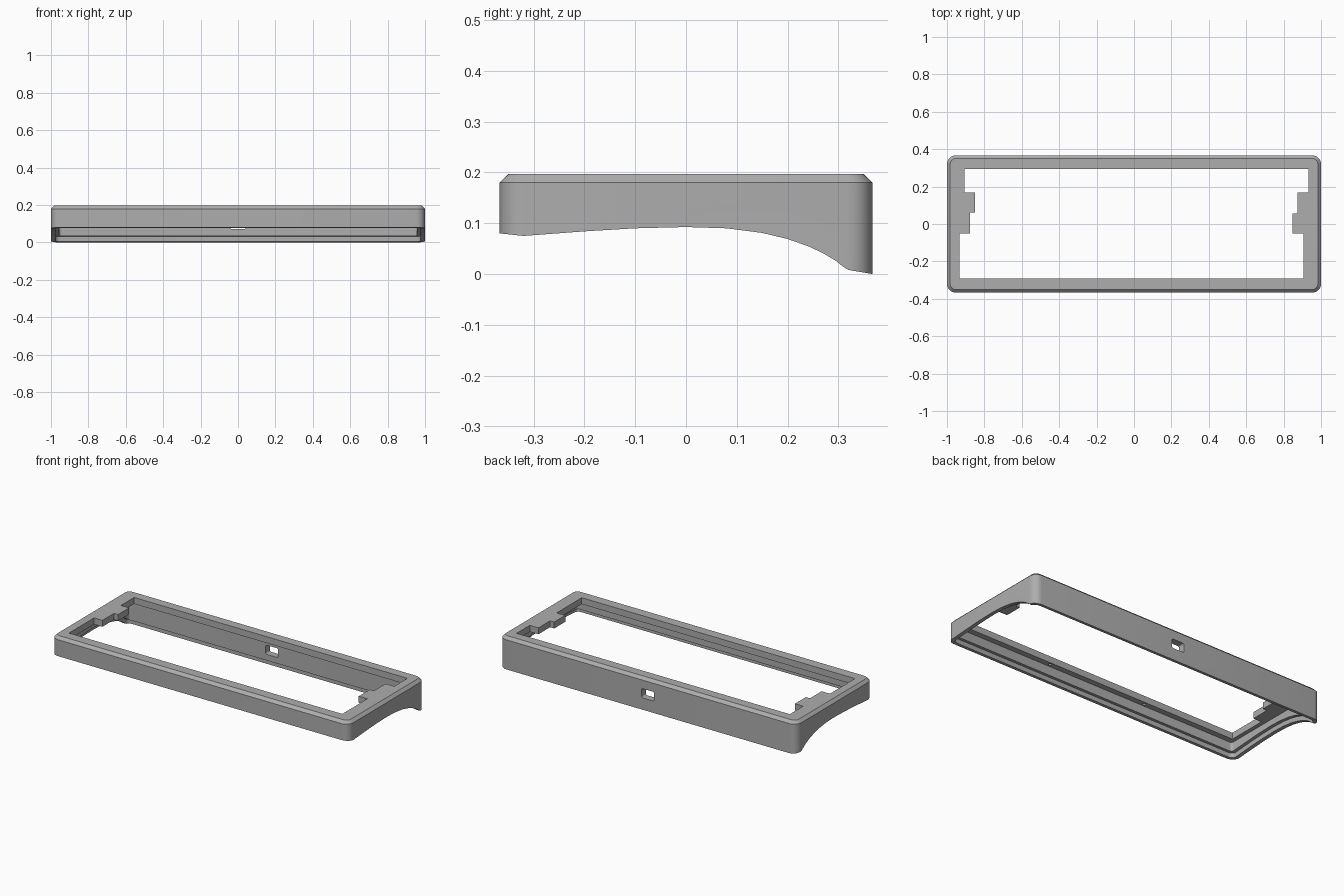
import bpy, bmesh, math

cube = bpy.data.objects.get("Cube")
if cube:
    bpy.data.objects.remove(cube, do_unlink=True)

grey = bpy.data.materials.new("case grey")
grey.use_nodes = True
colour = (0.42, 0.42, 0.42, 1)
grey.diffuse_color = colour
grey.node_tree.nodes["Principled BSDF"].inputs["Base Color"].default_value = colour


def loft(name, rings):
    """Closed solid through matching rings of points."""
    bm = bmesh.new()
    loops = [[bm.verts.new(p) for p in ring] for ring in rings]
    n = len(loops[0])
    for a, b in zip(loops, loops[1:]):
        for i in range(n):
            j = (i + 1) % n
            bm.faces.new((a[i], a[j], b[j], b[i]))
    bm.faces.new(loops[0])
    bm.faces.new(loops[-1])
    bmesh.ops.recalc_face_normals(bm, faces=bm.faces)
    mesh = bpy.data.meshes.new(name)
    bm.to_mesh(mesh)
    bm.free()
    mesh.materials.append(grey)
    obj = bpy.data.objects.new(name, mesh)
    bpy.context.collection.objects.link(obj)
    return obj


def rounded(hx, hy, r, steps=6):
    """Outline of a rounded rectangle."""
    pts = []
    for q, (sx, sy) in enumerate([(1, 1), (-1, 1), (-1, -1), (1, -1)]):
        for s in range(steps + 1):
            a = (q + s / steps) * math.pi / 2
            pts.append((sx * (hx - r) + r * math.cos(a), sy * (hy - r) + r * math.sin(a)))
    return pts


def slab(name, outline, z0, z1):
    return loft(name, [[(x, y, z) for x, y in outline] for z in (z0, z1)])


def side_prism(name, profile, hx):
    return loft(name, [[(x, y, z) for y, z in profile] for x in (-hx, hx)])


def combine(obj, tool, operation):
    """Apply a boolean and discard the tool."""
    mod = obj.modifiers.new("cut", 'BOOLEAN')
    mod.object, mod.operation, mod.solver = tool, operation, 'EXACT'
    bpy.context.view_layer.objects.active = obj
    bpy.ops.object.modifier_apply(modifier=mod.name)
    bpy.data.objects.remove(tool, do_unlink=True)


# Curved underside, from front edge to rear foot
arch = [(-0.32, 0.075), (-0.2, 0.084), (-0.1, 0.09), (0, 0.0925), (0.08, 0.09), (0.15, 0.081),
        (0.2, 0.069), (0.24, 0.055), (0.27, 0.041), (0.295, 0.026), (0.31, 0.014), (0.32, 0.008)]
underside = [(-0.367, 0.08)] + arch + [(0.367, 0.0)]

# Outer shell with bevelled top edge
shell = [(1.0, 0.367, 0.047, -0.1), (1.0, 0.367, 0.047, 0.18), (0.983, 0.35, 0.03, 0.197)]
case = loft("case_frame", [[(x, y, z) for x, y in rounded(hx, hy, r)] for hx, hy, r, z in shell])
below = [(-0.5, 0.0815)] + underside + [(0.5, -0.003), (0.5, -0.5), (-0.5, -0.5)]
combine(case, side_prism("underside_cutter", below, 1.2), 'DIFFERENCE')

# Hollow interior under the top lip
combine(case, slab("cavity_cutter", rounded(0.957, 0.325, 0.015), -0.3, 0.158), 'DIFFERENCE')

# Step around the lower rim that follows the underside
raised = [(y, z + 0.028) for y, z in below]
raised[-2:] = [(0.5, -0.5), (-0.5, -0.5)]
step = side_prism("rim_step_cutter", raised, 1.2)
combine(step, slab("rim_outline", rounded(0.977, 0.345, 0.026), -0.4, 0.4), 'INTERSECT')
combine(case, step, 'DIFFERENCE')

# Top opening: one end outline, turned half a circle for the other end
left_end = [(-0.905, 0.295), (-0.905, 0.168), (-0.85, 0.168), (-0.85, 0.062),
            (-0.877, 0.062), (-0.877, -0.05), (-0.933, -0.05), (-0.933, -0.291)]
right_end = [(0.905, -0.291), (0.905, -0.05), (0.847, -0.05), (0.847, 0.056),
             (0.875, 0.056), (0.875, 0.168), (0.933, 0.168), (0.933, 0.295)]
combine(case, slab("opening_cutter", left_end + right_end, 0.1, 0.3), 'DIFFERENCE')

# Cable port through the rear wall
port = [[(x, y, z + 0.1) for x, z in rounded(0.042, 0.028, 0.01)] for y in (0.28, 0.45)]
combine(case, loft("port_cutter", port), 'DIFFERENCE')

# Small screw holes under the front lip
for x in (-0.33, 0.33):
    hole = [(x + px, py - 0.308) for px, py in rounded(0.009, 0.009, 0.0089, 4)]
    combine(case, slab("screw_cutter", hole, 0.12, 0.18), 'DIFFERENCE')

bpy.ops.object.select_all(action='DESELECT')
case.select_set(True)
bpy.context.view_layer.objects.active = case
bpy.ops.object.shade_smooth_by_angle(angle=math.radians(25))
